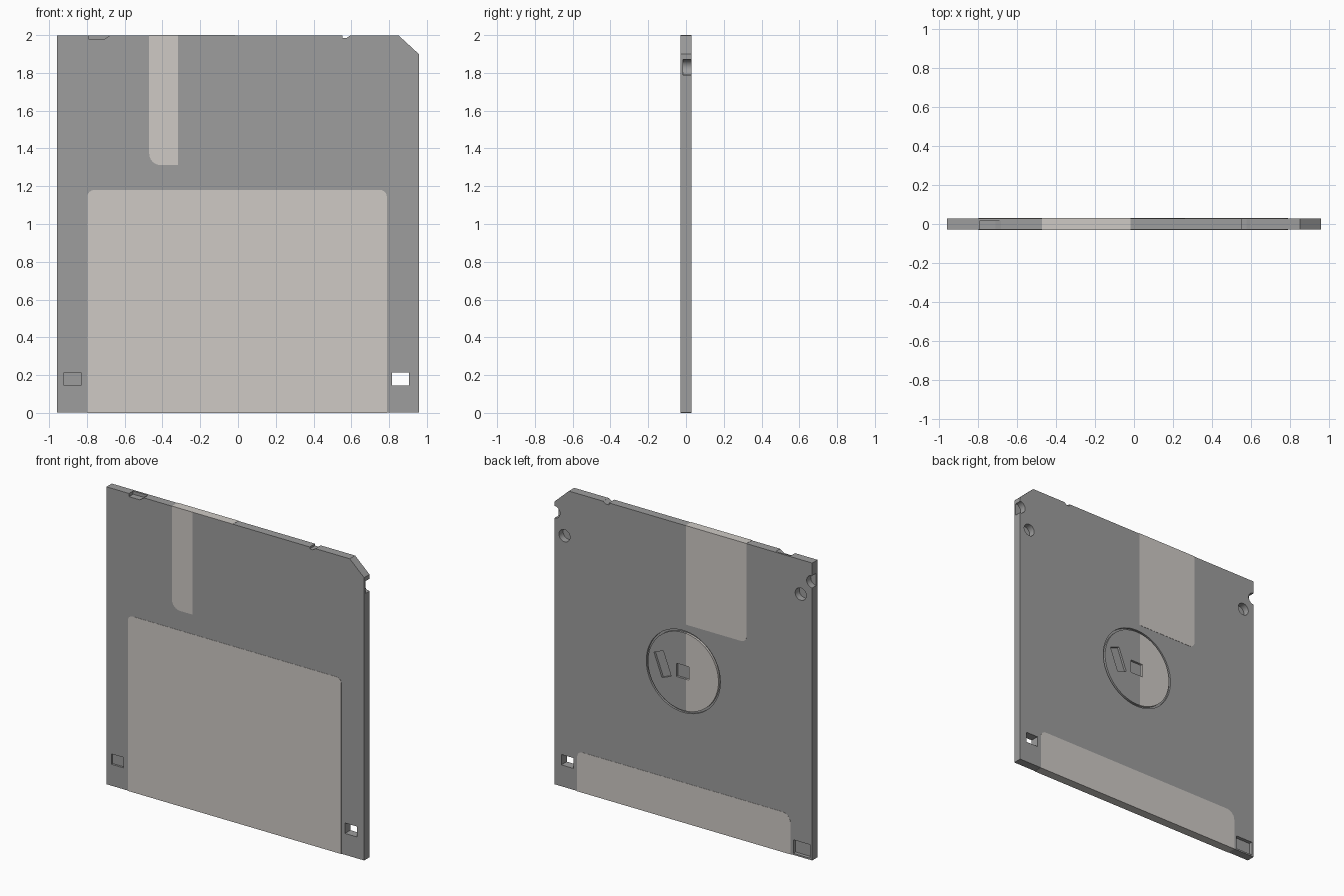
import bpy, bmesh, math

if "Cube" in bpy.data.objects:
    bpy.data.objects.remove(bpy.data.objects["Cube"])

W, T, H = 0.957, 0.03, 2.0      # half width, half thickness, height
E = 0.0015                      # thickness of painted plates


def material(name, rgb):
    m = bpy.data.materials.new(name)
    m.diffuse_color = (*rgb, 1)
    m.use_nodes = True
    m.node_tree.nodes["Principled BSDF"].inputs["Base Color"].default_value = m.diffuse_color
    return m


GREY = material("grey plastic", (0.34, 0.34, 0.34))
PALE = material("pale warm grey", (0.62, 0.59, 0.56))


def rounded(x0, z0, x1, z1, radii=(0, 0, 0, 0)):
    """Rectangle with a radius per corner, counter-clockwise from lower left."""
    pts = []
    for i, (x, z) in enumerate([(x0, z0), (x1, z0), (x1, z1), (x0, z1)]):
        r = radii[i]
        if not r:
            pts.append((x, z))
            continue
        cx = x + (r if x == x0 else -r)
        cz = z + (r if z == z0 else -r)
        for k in range(7):
            a = math.pi + i * math.pi / 2 + k * math.pi / 12
            pts.append((cx + r * math.cos(a), cz + r * math.sin(a)))
    return pts


def arc(cx, cz, r, n, a0=0.0, a1=math.tau):
    full = abs(a1 - a0 - math.tau) < 1e-6
    d = n if full else n - 1
    return [(cx + r * math.cos(a0 + (a1 - a0) * k / d),
             cz + r * math.sin(a0 + (a1 - a0) * k / d)) for k in range(n)]


def add_prism(bm, pts, y0, y1):
    face = bm.faces.new([bm.verts.new((x, y0, z)) for x, z in pts])
    ext = bmesh.ops.extrude_face_region(bm, geom=[face])
    for v in ext["geom"]:
        if isinstance(v, bmesh.types.BMVert):
            v.co.y = y1


def prisms(name, items, mat):
    """One object from a list of (profile, y0, y1)."""
    bm = bmesh.new()
    for it in items:
        add_prism(bm, *it)
    bmesh.ops.recalc_face_normals(bm, faces=bm.faces)
    me = bpy.data.meshes.new(name)
    bm.to_mesh(me)
    bm.free()
    ob = bpy.data.objects.new(name, me)
    me.materials.append(mat)
    bpy.context.collection.objects.link(ob)
    return ob


def cut(ob, cutter):
    mod = ob.modifiers.new("cut", "BOOLEAN")
    mod.operation = "DIFFERENCE"
    mod.solver = "EXACT"
    mod.object = cutter
    bpy.context.view_layer.objects.active = ob
    bpy.ops.object.modifier_apply(modifier=mod.name)


# Case with one chamfered corner
body = prisms("case", [([(-W, E), (W, E), (W, 1.9), (0.85, H - E), (-W, H - E)],
                        -T + E, T - E)], GREY)

# Holes, notches and pockets in the case
OUT = 0.1
HUB = (0.0, 1.015)
FLOOR = T - 0.015
cutters = [
    (rounded(0.815, 0.145, 0.905, 0.215), -OUT, OUT),               # density hole
    (rounded(-0.92, 0.145, -0.83, 0.215), -OUT, -T + 0.015),        # front pocket
    (rounded(-0.942, 0.012, -0.817, 0.103), 0.005, OUT),            # back pocket
    ([(-0.79, 2.1), (-0.79, 1.977), (-0.71, 1.977), (-0.68, 1.997), (-0.68, 2.1)],
     -OUT, 0.015),                                                  # top left notch
    ([(0.553, 2.1), (0.553, 1.985), (0.575, 1.985), (0.595, 1.998), (0.595, 2.1)],
     -OUT, OUT),                                                    # top right notch
    (arc(*HUB, 0.275, 64), FLOOR, OUT),                             # hub recess
]
for x, z in [(0.883, 1.69), (-0.872, 1.767), (W, 1.83), (-W, 1.872)]:
    cutters.append((arc(x, z, 0.041, 32), -0.015, OUT))             # locating holes
case_cutter = prisms("case_cutter", cutters, GREY)
cut(body, case_cutter)

# Hub disc in the recess: grey half and pale half, with drive slots
SPLIT = -0.022
R = 0.262
a = math.acos(SPLIT / R)
hub_dark = prisms("hub_grey_half", [(arc(*HUB, R, 33, -a, a), FLOOR, T)], GREY)
hub_pale = prisms("hub_pale_half", [(arc(*HUB, R, 33, a, math.tau - a), FLOOR, T)], PALE)
t = math.radians(-21)
slot = [(0.153 + u * math.cos(t) - v * math.sin(t), 1.023 + u * math.sin(t) + v * math.cos(t))
        for u, v in [(-0.037, -0.083), (0.037, -0.083), (0.037, 0.083), (-0.037, 0.083)]]
hub_cutter = prisms("hub_cutter", [(slot, FLOOR - 0.01, OUT),
                                   (rounded(-0.045, 0.968, 0.05, 1.057), FLOOR - 0.01, OUT)], GREY)
cut(hub_dark, hub_cutter)
cut(hub_pale, hub_cutter)

for c in (case_cutter, hub_cutter):
    bpy.data.objects.remove(c)

# Shutter wrapped over the top edge
prisms("shutter", [
    (rounded(-0.47, 1.312, -0.317, H, (0.06, 0, 0, 0)), -T, -T + E),
    (rounded(-0.47, 1.335, -0.02, H, (0.04, 0, 0, 0)), T - E, T),
    (rounded(-0.47, H - E, -0.017, H), -T, T)], PALE)

# Label wrapped under the bottom edge
prisms("label", [
    (rounded(-0.797, 0, 0.788, 1.18, (0, 0, 0.035, 0.035)), -T, -T + E),
    (rounded(-0.797, 0, 0.788, 0.27, (0, 0, 0.04, 0.06)), T - E, T),
    (rounded(-0.797, 0, 0.788, E), -T, T)], PALE)

# Smooth the round walls, keep edges sharp
for ob in bpy.context.scene.objects:
    ob.select_set(True)
bpy.context.view_layer.objects.active = body
bpy.ops.object.shade_smooth_by_angle(angle=math.radians(30))
